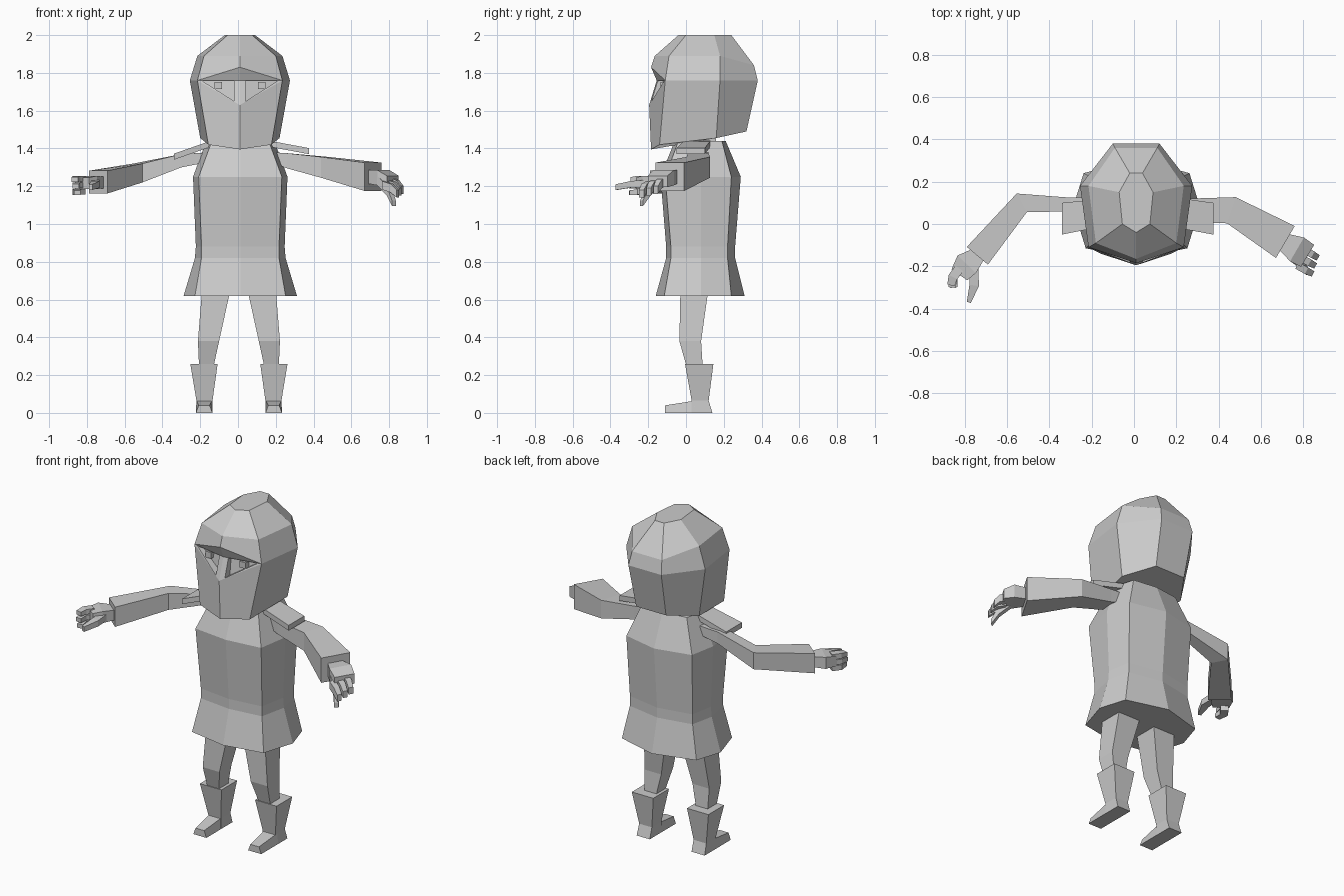
import bpy, bmesh
from mathutils import Vector

grey = bpy.data.materials.new("plain_grey")
grey.diffuse_color = (0.6, 0.6, 0.6, 1)


def make(name, verts, faces):
    me = bpy.data.meshes.new(name)
    bm = bmesh.new()
    vs = [bm.verts.new(v) for v in verts]
    for f in faces:
        bm.faces.new([vs[i] for i in f])
    bmesh.ops.recalc_face_normals(bm, faces=bm.faces)
    bm.to_mesh(me)
    bm.free()
    me.materials.append(grey)
    ob = bpy.data.objects.new(name, me)
    bpy.context.collection.objects.link(ob)
    return ob


def loft(name, rings):
    """Skin a stack of equal rings and close both ends."""
    n = len(rings[0])
    faces = [list(range(n)), [n * (len(rings) - 1) + i for i in range(n)]]
    for r in range(len(rings) - 1):
        for i in range(n):
            j = (i + 1) % n
            faces.append([r * n + i, r * n + j, (r + 1) * n + j, (r + 1) * n + i])
    return make(name, [v for ring in rings for v in ring], faces)


def rect(x0, x1, y0, y1, z):
    return [(x0, y0, z), (x1, y0, z), (x1, y1, z), (x0, y1, z)]


def limb(name, path):
    """Square tube along (x, y, z, width, height) points."""
    pts = [Vector(p[:3]) for p in path]
    rings = []
    for i, p in enumerate(path):
        d = pts[min(i + 1, len(pts) - 1)] - pts[max(i - 1, 0)]
        d.z = 0
        side = Vector((-d.y, d.x, 0)).normalized() * p[3] / 2
        up = Vector((0, 0, p[4] / 2))
        rings.append([pts[i] + side + up, pts[i] - side + up,
                      pts[i] - side - up, pts[i] + side - up])
    return loft(name, rings)


# tunic: eight-sided rings (z, front/side/back half widths, five depths)
def body_ring(z, xf, xs, xb, yc, yf, ys, yb, ybc):
    c = 0.012
    return [(c, yc, z), (c + xf, yf, z), (c + xs, ys, z), (c + xb, yb, z),
            (c, ybc, z), (c - xb, yb, z), (c - xs, ys, z), (c - xf, yf, z)]


loft("tunic", [body_ring(*r) for r in (
    (0.62, 0.24, 0.30, 0.25, -0.16, -0.115, 0.08, 0.24, 0.31),
    (0.82, 0.205, 0.24, 0.21, -0.105, -0.08, 0.08, 0.22, 0.26),
    (0.88, 0.205, 0.235, 0.21, -0.105, -0.08, 0.08, 0.22, 0.26),
    (1.25, 0.22, 0.25, 0.22, -0.135, -0.11, 0.08, 0.24, 0.29),
    (1.44, 0.15, 0.18, 0.15, -0.06, -0.04, 0.08, 0.19, 0.21))])
loft("neck", [rect(-0.07, 0.09, 0.02, 0.16, 1.42), rect(-0.07, 0.09, 0.02, 0.16, 1.5)])


# head: right-hand columns mirrored, front centre column along the face
C = 0.01
cap = [(0.065, 0.0, 2.0), (0.08, 0.15, 2.0), (0.03, 0.24, 2.0)]
crown = [(0.19, -0.09, 1.89), (0.225, 0.18, 1.89), (0.10, 0.36, 1.84)]
temple = [(0.225, -0.11, 1.76), (0.265, 0.18, 1.76), (0.11, 0.38, 1.76)]
jaw = [(0.167, -0.14, 1.42), (0.21, 0.16, 1.455), (0.10, 0.32, 1.49)]
face = [(-0.04, 2.0), (-0.165, 1.89), (-0.185, 1.83), (-0.155, 1.76),
        (-0.195, 1.63), (-0.185, 1.395)]
verts, faces = [(C, y, z) for y, z in face], []
half = cap + crown + temple + jaw
for s in (1, -1):
    b = len(verts)
    verts += [(C + s * x, y, z) for x, y, z in half]
    for r in range(3):
        for k in range(2):
            i = b + r * 3 + k
            faces.append([i, i + 1, i + 4, i + 3])
    faces += [[0, b, b + 3, 1], [1, b + 3, b + 6, 2], [2, b + 6, 3],
              [3, b + 6, 4], [4, b + 6, b + 9, 5]]
R, L = 6, 18
for r in range(3):
    i = r * 3 + 2
    faces.append([R + i, L + i, L + i + 3, R + i + 3])
faces.append([0, R, R + 1, R + 2, L + 2, L + 1, L])
faces.append([5, R + 9, R + 10, R + 11, L + 11, L + 10, L + 9])
head = make("head", verts, faces)

# eye sockets cut as triangles, with small square eyes inside
for s, side in ((1, "right"), (-1, "left")):
    tri = [(0.20, -0.085, 1.758), (0.03, -0.122, 1.758), (0.03, -0.135, 1.65)]
    cutter = loft("socket_cutter_" + side,
                  [[(C + s * x, y, z) for x, y, z in tri],
                   [(C + s * x, -0.3, z) for x, y, z in tri]])
    cutter.hide_render = True
    cutter.hide_set(True)
    m = head.modifiers.new("socket_" + side, 'BOOLEAN')
    m.operation = 'DIFFERENCE'
    m.solver = 'EXACT'
    m.object = cutter
    a, b = sorted((C + s * 0.095, C + s * 0.135))
    loft("eye_" + side, [rect(a, b, -0.135, -0.09, 1.715), rect(a, b, -0.135, -0.09, 1.752)])

# arms
limb("arm_left", [(-0.15, 0.10, 1.355, 0.06, 0.05), (-0.30, 0.092, 1.335, 0.065, 0.07),
                  (-0.53, 0.10, 1.27, 0.10, 0.10), (-0.74, -0.15, 1.222, 0.13, 0.12)])
limb("arm_right", [(0.17, 0.07, 1.355, 0.10, 0.05), (0.26, 0.065, 1.335, 0.11, 0.08),
                   (0.46, 0.065, 1.30, 0.13, 0.11), (0.715, -0.085, 1.25, 0.175, 0.15)])

# shoulder pads
def pad(name, inner, outer):
    rings = [[(x, y0, z), (x, y1, z), (x, y1, z + 0.032), (x, y0, z + 0.032)]
             for x, z, y0, y1 in (inner, outer)]
    loft(name, rings)


pad("shoulder_pad_left", (-0.14, 1.41, -0.01, 0.12), (-0.34, 1.34, -0.05, 0.10))
pad("shoulder_pad_right", (0.16, 1.41, -0.01, 0.13), (0.375, 1.37, -0.05, 0.10))

# hands: palm, fingers and thumb
limb("palm_left", [(-0.73, -0.14, 1.22, 0.07, 0.06), (-0.79, -0.19, 1.22, 0.12, 0.07),
                   (-0.825, -0.24, 1.215, 0.09, 0.06)])
for k, (x, y, z) in enumerate([(-0.865, -0.29, 1.24), (-0.86, -0.30, 1.205), (-0.85, -0.30, 1.17)]):
    limb(f"finger_left_{k}", [(-0.825, -0.21, z, 0.045, 0.03), (-0.855, -0.25, z, 0.045, 0.03),
                              (x, y, z - 0.005, 0.035, 0.025)])
limb("thumb_left", [(-0.755, -0.19, 1.215, 0.04, 0.04), (-0.755, -0.29, 1.21, 0.045, 0.035),
                    (-0.78, -0.37, 1.195, 0.02, 0.03)])

limb("palm_right", [(0.70, -0.08, 1.25, 0.08, 0.07), (0.77, -0.12, 1.245, 0.13, 0.08),
                    (0.82, -0.15, 1.225, 0.12, 0.06)])
for k in range(3):
    y, z = -0.12 - 0.038 * k, 1.225 - 0.01 * k
    limb(f"finger_right_{k}", [(0.80 - 0.015 * k, y, z, 0.034, 0.045),
                               (0.845 - 0.015 * k, y - 0.025, z - 0.015, 0.034, 0.045),
                               (0.87 - 0.012 * k, y - 0.04, z - 0.045, 0.028, 0.04)])
limb("thumb_right", [(0.75, -0.16, 1.23, 0.04, 0.05), (0.80, -0.20, 1.175, 0.035, 0.05),
                     (0.825, -0.235, 1.11, 0.025, 0.03)])

# legs and boots
for s, side in ((1, "right"), (-1, "left")):
    def bar(x0, x1, y0, y1, z):
        return rect(0.005 + s * x0, 0.005 + s * x1, y0, y1, z)

    loft("leg_" + side, [bar(0.14, 0.21, 0.01, 0.09, 0.22), bar(0.105, 0.217, -0.035, 0.08, 0.38),
                         bar(0.05, 0.197, -0.03, 0.115, 0.63), bar(0.04, 0.19, -0.03, 0.12, 0.70)])
    loft("boot_" + side, [bar(0.14, 0.228, 0.03, 0.14, 0.0), bar(0.14, 0.225, 0.03, 0.12, 0.065),
                          bar(0.113, 0.257, -0.005, 0.145, 0.258)])
    # toe part of the boot, tapering forward
    loft("boot_toe_" + side, [
        [(0.005 + s * x, y, z) for x, z in ((0.14, 0), (0.228, 0), (0.225 - t, h), (0.143 + t, h))]
        for y, h, t in ((-0.11, 0.04, 0.012), (0.05, 0.065, 0.0))])
